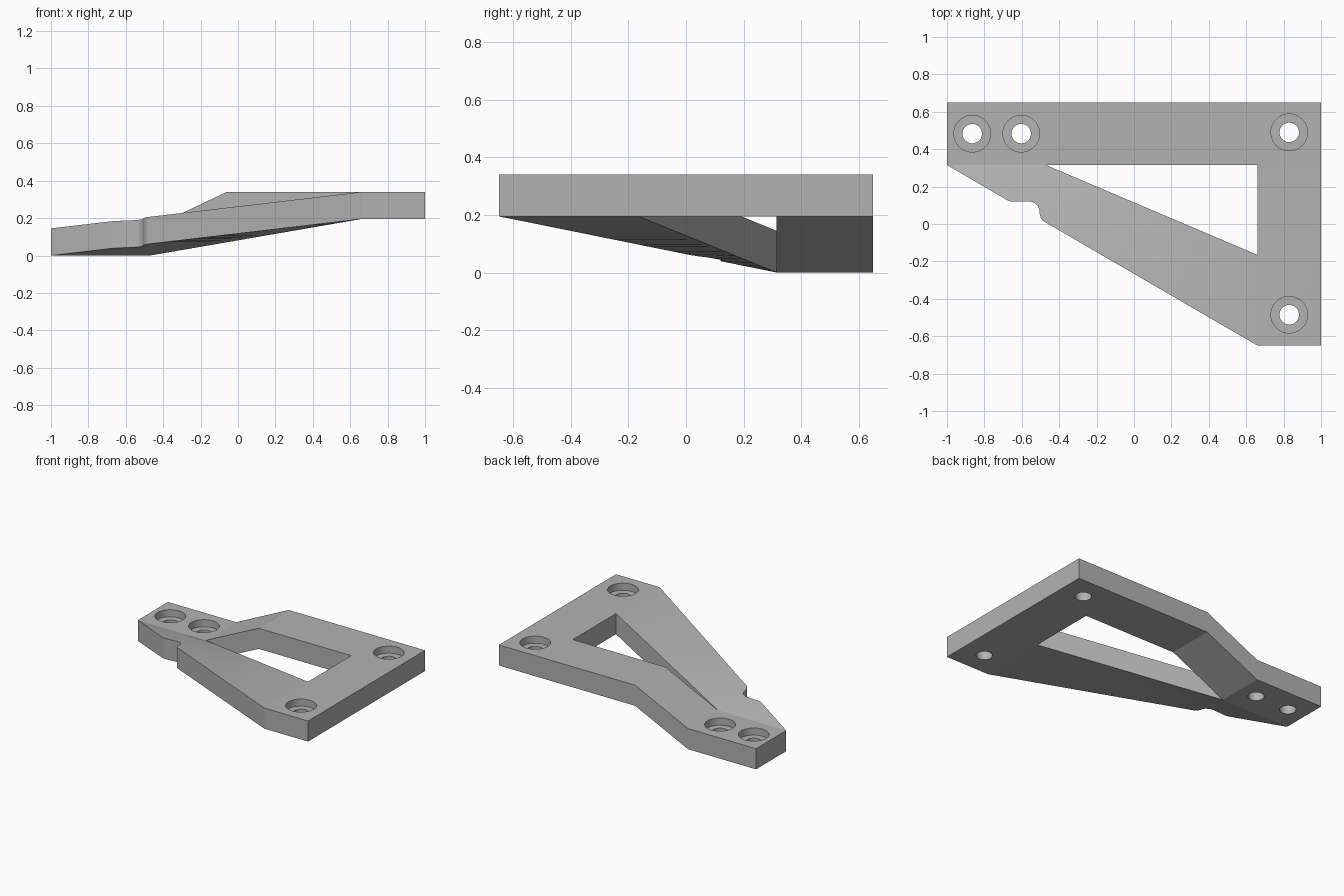
import bpy, bmesh, math

THICK, RISE = 0.145, 0.195
BACK, INNER, FRONT = 0.65, 0.315, -0.65
STEP_X, FLAT_X, POST_X = -0.47, -0.06, 0.66

if "Cube" in bpy.data.objects:
    bpy.data.objects.remove(bpy.data.objects["Cube"])

grey = bpy.data.materials.new("plain grey")
grey.use_nodes = True
colour = (0.45, 0.45, 0.45, 1)
grey.diffuse_color = colour
grey.node_tree.nodes["Principled BSDF"].inputs["Base Color"].default_value = colour


def make_object(name, bm):
    bmesh.ops.recalc_face_normals(bm, faces=bm.faces)
    mesh = bpy.data.meshes.new(name)
    bm.to_mesh(mesh)
    bm.free()
    mesh.materials.append(grey)
    obj = bpy.data.objects.new(name, mesh)
    bpy.context.collection.objects.link(obj)
    return obj


def raise_sheet(bm, height):
    # Thicken an underside sheet straight up into a solid
    top = bmesh.ops.extrude_face_region(bm, geom=bm.faces[:], use_keep_orig=True)
    verts = [g for g in top["geom"] if isinstance(g, bmesh.types.BMVert)]
    bmesh.ops.translate(bm, verts=verts, vec=(0, 0, height))


def add_quad(bm, *points):
    bm.faces.new([bm.verts.new(p) for p in points])


def lerp(a, b, t):
    return tuple(p + (q - p) * t for p, q in zip(a, b))


def arc(cx, cy, r, start, end, n=10):
    angles = [math.radians(start + (end - start) * i / n) for i in range(n + 1)]
    return [(cx + r * math.cos(a), cy + r * math.sin(a)) for a in angles]


def cut(target, cutter):
    cutter.hide_render = True
    mod = target.modifiers.new("cut", "BOOLEAN")
    mod.object, mod.operation, mod.solver = cutter, "DIFFERENCE", "EXACT"
    bpy.context.view_layer.objects.active = target
    bpy.ops.object.modifier_apply(modifier=mod.name)
    bpy.data.objects.remove(cutter)


# Back bar: low end, ramp and raised run
bm = bmesh.new()
stations = [(-1, 0), (STEP_X, 0), (FLAT_X, RISE), (POST_X, RISE), (1, RISE)]
for (x0, z0), (x1, z1) in zip(stations, stations[1:]):
    add_quad(bm, (x0, INNER, z0), (x1, INNER, z1), (x1, BACK, z1), (x0, BACK, z0))

# Side bar
NOOK = -0.165
for y0, y1 in ((FRONT, NOOK), (NOOK, INNER)):
    add_quad(bm, (POST_X, y0, RISE), (1, y0, RISE), (1, y1, RISE), (POST_X, y1, RISE))

# Twisted diagonal arm, ruled between its outer and inner edges
outer = (-1, INNER, 0), (POST_X, FRONT, RISE)
inner = (STEP_X, INNER, 0), (POST_X, NOOK, RISE)
N = 24
for i in range(N):
    a, b = i / N, (i + 1) / N
    add_quad(bm, lerp(*outer, a), lerp(*outer, b), lerp(*inner, b), lerp(*inner, a))
bmesh.ops.remove_doubles(bm, verts=bm.verts, dist=1e-4)
raise_sheet(bm, THICK)
bracket = make_object("bracket", bm)

# Rounded notch in the outer edge of the arm
outline = [(-0.76, -0.1), (-0.71, 0.127)]
outline += arc(-0.65, 0.17, 0.05, 240, 270, 4)
outline += arc(-0.56, 0.065, 0.055, 90, 0)
outline += arc(-0.435, 0.065, 0.07, 180, 242)
outline += [(-0.48, -0.1)]
bm = bmesh.new()
bm.faces.new([bm.verts.new((x, y, -0.2)) for x, y in outline])
raise_sheet(bm, 0.8)
cut(bracket, make_object("notch_cutter", bm))

# Counterbored screw holes
BORE = 0.05
for x, y, top in ((-0.865, 0.483, THICK), (-0.603, 0.483, THICK),
                  (0.83, 0.49, RISE + THICK), (0.83, -0.485, RISE + THICK)):
    for radius, low in ((0.098, top - BORE), (0.052, -0.2)):
        bm = bmesh.new()
        bm.faces.new([bm.verts.new((px, py, low))
                      for px, py in arc(x, y, radius, 0, 360, 48)[:-1]])
        raise_sheet(bm, 0.6)
        cut(bracket, make_object("hole_cutter", bm))

bpy.ops.object.select_all(action="DESELECT")
bracket.select_set(True)
bpy.context.view_layer.objects.active = bracket
bpy.ops.object.shade_smooth_by_angle(angle=math.radians(9))
